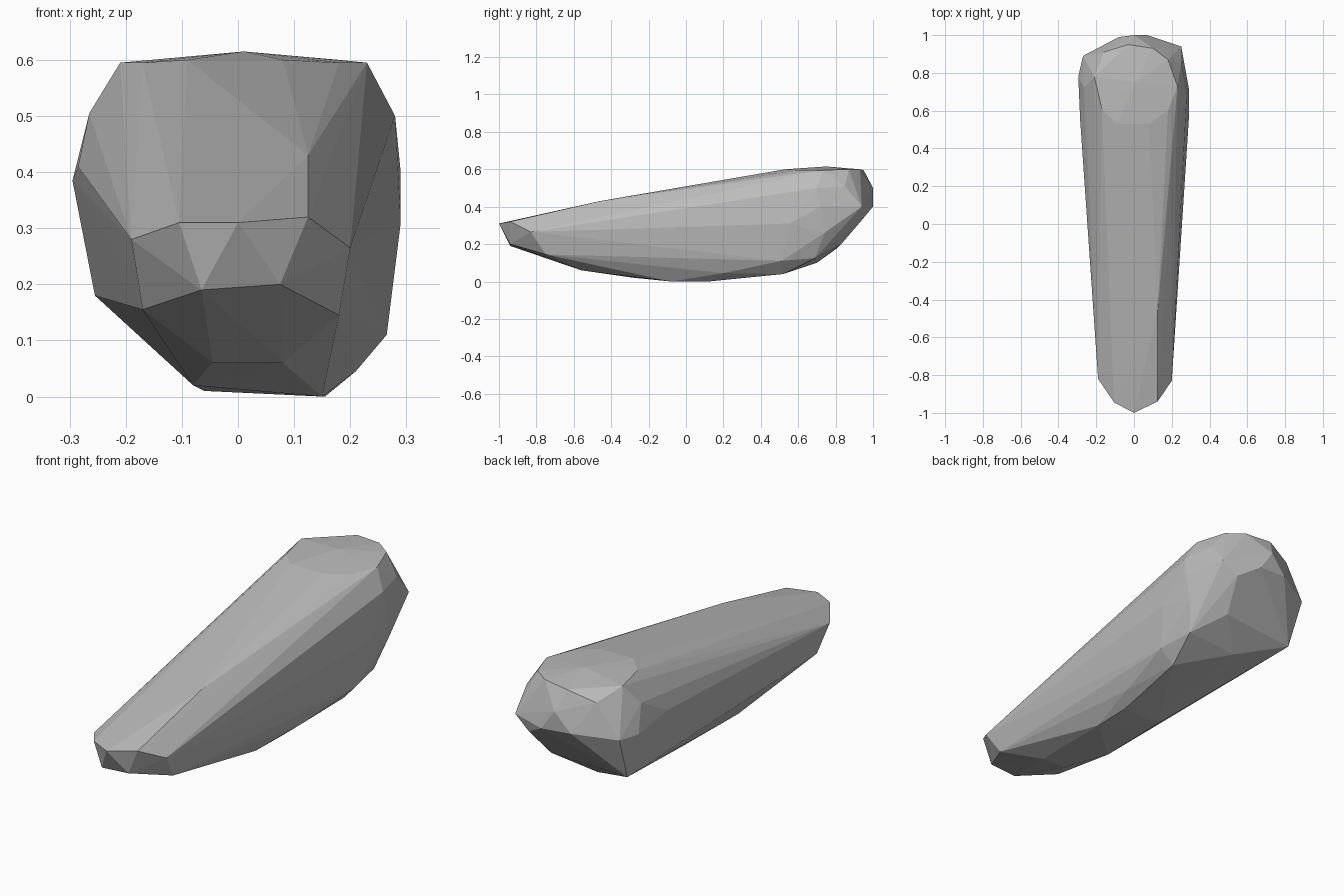
import bpy
import bmesh
from mathutils import Vector

# Remove the default object
default_cube = bpy.data.objects.get("Cube")
if default_cube:
    bpy.data.objects.remove(default_cube, do_unlink=True)

UNIT = 0.01  # contour points are given in hundredths


def make_material(name, colour):
    """Plain flat colour for viewport and render."""
    material = bpy.data.materials.new(name)
    material.use_nodes = True
    material.diffuse_color = colour
    shader = material.node_tree.nodes["Principled BSDF"]
    shader.inputs["Base Color"].default_value = colour
    shader.inputs["Roughness"].default_value = 0.8
    return material


def make_faceted_stone(name, contours, material):
    """Wrap a tight faceted skin around a set of contour points."""
    bm = bmesh.new()
    for contour in contours:
        for point in contour:
            bm.verts.new(Vector(point) * UNIT)
    hull = bmesh.ops.convex_hull(bm, input=bm.verts[:])
    # Discard points that ended up inside the skin
    inside = [item for item in hull["geom_interior"]
              if isinstance(item, bmesh.types.BMVert)]
    bmesh.ops.delete(bm, geom=inside, context="VERTS")
    bmesh.ops.recalc_face_normals(bm, faces=bm.faces[:])
    for face in bm.faces:
        face.smooth = False
    mesh = bpy.data.meshes.new(name)
    bm.to_mesh(mesh)
    bm.free()
    mesh.materials.append(material)
    stone = bpy.data.objects.new(name, mesh)
    bpy.context.scene.collection.objects.link(stone)
    return stone


# Blunt narrow front end: upper rim, then lower rim
nose_rim = [(-19, -82, 28), (-10.5, -94.5, 31), (0, -100, 31),
            (12.5, -94, 32), (20, -83, 26.5)]
nose_chin = [(-17, -75, 15.5), (-6.5, -94, 19), (7.5, -94, 20),
             (18, -75, 14.5)]

# Keel along the underside
belly = [(-4.5, -56, 6), (8, -56, 6), (-8, -28, 2), (-6, 10, 1),
         (15, -8, 0), (15.5, 12, 0), (21, 20, 4.5), (20, 52, 4)]

# Long sides, right then left
right_flank = [(-28.5, 55, 41), (-29.5, 78, 38.5), (-27, 89, 39),
               (-25.5, 81, 18), (-26.5, 72, 50.5)]
left_flank = [(29, 55, 31), (29, 72, 40), (28, 70, 50), (28, 74, 26),
              (26.5, 51, 11), (24, 69, 12.5)]

# Rounded wide back end
heel = [(-2, 70, 10), (13, 83, 20), (17, 95, 34), (25, 94, 40),
        (25, 85, 51), (-8, 99, 41), (7, 100, 40), (0, 100, 50),
        (-16, 91, 55)]

# Nearly flat crown and the ridge running forward from it
crown = [(-17, 61, 59.5), (-9, 53, 60), (8, 53, 60), (18, 60, 59.5),
         (23, 73, 59.5), (18, 87, 60), (10, 93, 60), (-3, 95, 59.5),
         (-21, 78, 59.5), (1, 75, 61.5)]
ridge = [(12.5, -46, 43)]

stone_grey = make_material("stone grey", (0.5, 0.5, 0.5, 1.0))
make_faceted_stone(
    "faceted_stone",
    [nose_rim, nose_chin, belly, right_flank, left_flank, heel, crown, ridge],
    stone_grey,
)
